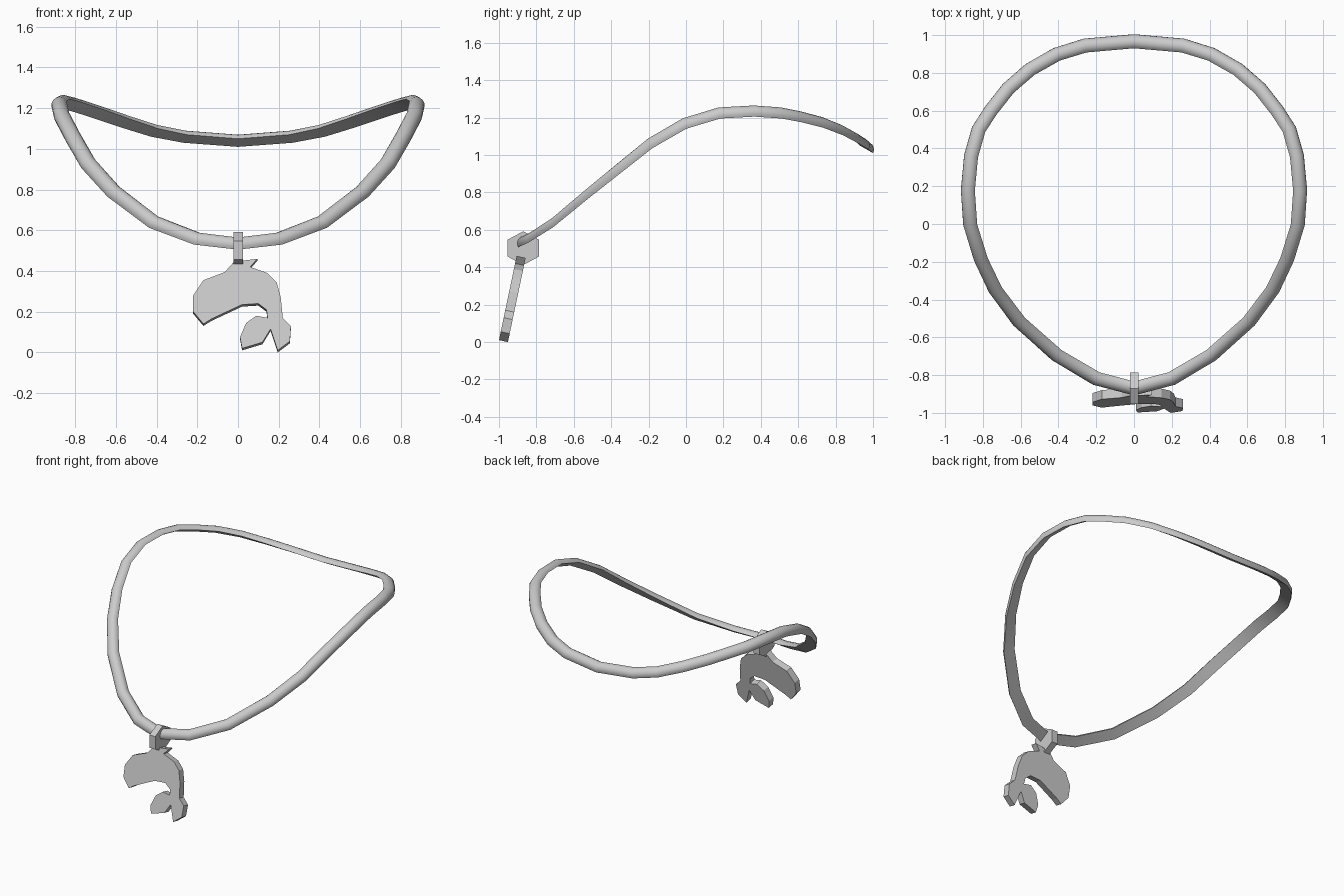
import bpy, bmesh
from math import sin, cos, pi, radians
from mathutils import Vector

if "Cube" in bpy.data.objects:
    bpy.data.objects.remove(bpy.data.objects["Cube"])


def finish(bm, name, smooth=False):
    bmesh.ops.recalc_face_normals(bm, faces=bm.faces)
    mesh = bpy.data.meshes.new(name)
    bm.to_mesh(mesh)
    bm.free()
    ob = bpy.data.objects.new(name, mesh)
    bpy.context.collection.objects.link(ob)
    if smooth:
        bpy.context.view_layer.objects.active = ob
        ob.select_set(True)
        bpy.ops.object.shade_smooth_by_angle(angle=radians(40))
        ob.select_set(False)
    return ob


def extrude_outline(points, offset, name):
    bm = bmesh.new()
    face = bm.faces.new([bm.verts.new(p) for p in points])
    ext = bmesh.ops.extrude_face_region(bm, geom=[face])["geom"]
    bmesh.ops.translate(bm, vec=offset,
                        verts=[g for g in ext if isinstance(g, bmesh.types.BMVert)])
    return finish(bm, name)


# Cord: saddle-shaped loop, right half from back to front, mirrored to the left
half = [(0, .965, 1.03), (.26, .942, 1.05), (.41, .895, 1.08), (.55, .815, 1.125),
        (.665, .715, 1.165), (.755, .6, 1.195), (.82, .5, 1.215), (.86, .36, 1.225),
        (.877, .18, 1.215), (.865, 0, 1.16), (.81, -.18, 1.055), (.735, -.34, .925),
        (.61, -.51, .785), (.41, -.69, .632), (.2, -.815, .55), (0, -.868, .525)]
path = [Vector(p) for p in half + [(-x, y, z) for x, y, z in half[-2:0:-1]]]
count, sides, radius = len(path), 8, .04
bm = bmesh.new()
rings = []
for i, p in enumerate(path):
    t = (path[(i + 1) % count] - path[i - 1]).normalized()
    flat = Vector((-t.y, t.x, 0)).normalized()
    if flat.dot(Vector((p.x, p.y, 0))) < 0:
        flat = -flat
    up = flat * .5 + Vector((0, 0, .87))
    up = (up - t * up.dot(t)).normalized()
    out = t.cross(up)
    # half-round section: dome up and outward, flat side under
    rings.append([bm.verts.new(p + out * radius * cos(pi * k / sides)
                               + up * radius * sin(pi * k / sides))
                  for k in range(sides + 1)])
for i in range(count):
    a, b = rings[i], rings[(i + 1) % count]
    for k in range(sides + 1):
        m = (k + 1) % (sides + 1)
        bm.faces.new((a[k], a[m], b[m], b[k]))
finish(bm, "cord", smooth=True)

# Bail: six-sided block joining the pendant to the cord
hexagon = [(-.021, -.87 + .098 * cos(pi / 6 + k * pi / 3) * .99,
            .502 + .09 * sin(pi / 6 + k * pi / 3)) for k in range(6)]
extrude_outline(hexagon, (.045, 0, 0), "bail")

# Pendant: flat whale-shaped plate, leaning forward at the bottom
outline = [(-.02, .445), (.095, .46), (.06, .42), (.145, .39), (.19, .345), (.21, .27),
           (.22, .17), (.26, .13), (.255, .055), (.195, .01), (.16, .115), (.12, .05),
           (.02, .02), (.01, .075), (.04, .145), (.09, .18), (.145, .17), (.14, .21),
           (.1, .24), (.02, .235), (-.13, .165), (-.17, .14), (-.22, .2), (-.22, .28),
           (-.17, .355), (-.065, .395)]
extrude_outline([(x, -1 + (z - .01) * .21, z) for x, z in outline],
                (0, .048, -.01), "pendant")
